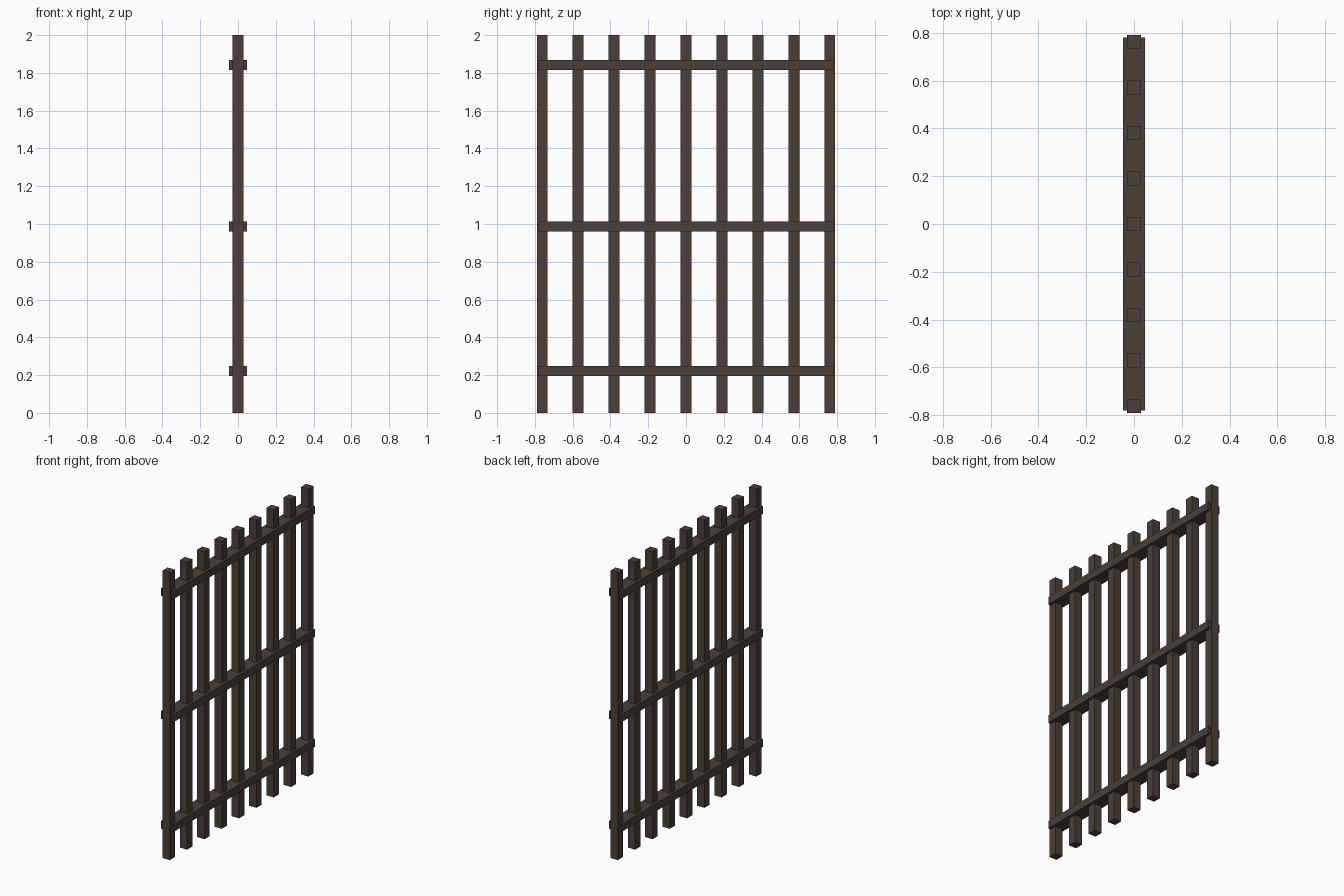
import bpy

cube = bpy.data.objects.get("Cube")
if cube:
    bpy.data.objects.remove(cube, do_unlink=True)

# Dark weathered material shared by all bars
dark = bpy.data.materials.new("dark_brown")
dark.use_nodes = True
colour = (0.068, 0.052, 0.041, 1)
dark.diffuse_color = colour
bsdf = dark.node_tree.nodes["Principled BSDF"]
bsdf.inputs["Base Color"].default_value = colour
bsdf.inputs["Roughness"].default_value = 0.8


def box(name, centre, size):
    bpy.ops.mesh.primitive_cube_add(size=1, location=centre)
    ob = bpy.context.object
    ob.name = name
    ob.scale = size
    bpy.ops.object.transform_apply(location=False, rotation=False, scale=True)
    ob.data.materials.append(dark)
    return ob


# Evenly spaced upright bars
BAR = 0.057
COUNT = 9
SPACING = (1.58 - BAR) / (COUNT - 1)
for i in range(COUNT):
    y = (i - (COUNT - 1) / 2) * SPACING
    box(f"upright_bar_{i + 1}", (0, y, 1), (BAR, BAR, 2))

# Horizontal rails, wider than the bars and stopping just short of the outer edges
for name, z in (("lower", 0.222), ("middle", 0.986), ("upper", 1.843)):
    box(f"{name}_rail", (0, 0, z), (0.094, 1.56, 0.053))
